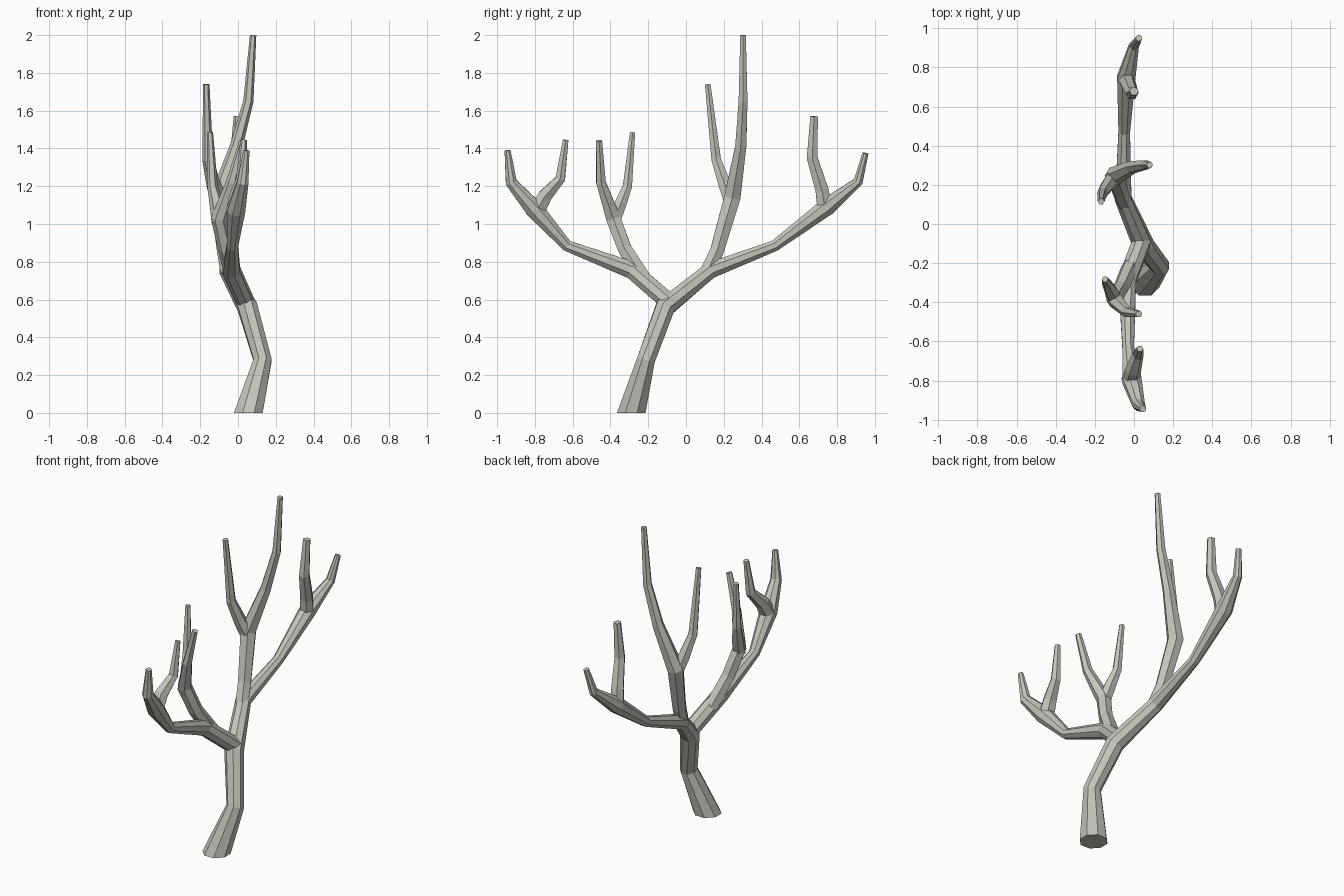
import bpy, bmesh, math
from mathutils import Vector

bone = bpy.data.materials.new("pale grey bone")
bone.diffuse_color = (0.55, 0.56, 0.50, 1)


def tube(name, path, sides=6):
    """Faceted tapering tube through (x, y, z, radius) points."""
    pts = [Vector(p[:3]) for p in path]
    bm = bmesh.new()
    rings = []
    for i, p in enumerate(pts):
        d_in = (p - pts[max(i - 1, 0)]).normalized()
        d_out = (pts[min(i + 1, len(pts) - 1)] - p).normalized()
        t = (d_in + d_out).normalized()
        if i == 0 and name == "trunk":
            t = Vector((0, 0, 1))          # flat foot
        u = t.cross(Vector((1, 0, 0))).normalized()
        v = t.cross(u)
        ring = []
        for k in range(sides):
            a = 2 * math.pi * (k + 0.5) / sides
            ring.append(bm.verts.new(p + path[i][3] * (u * math.cos(a) + v * math.sin(a))))
        rings.append(ring)
    for a, b in zip(rings, rings[1:]):
        for k in range(sides):
            j = (k + 1) % sides
            bm.faces.new((a[k], a[j], b[j], b[k]))
    bm.faces.new(rings[0])
    bm.faces.new(rings[-1])
    bmesh.ops.recalc_face_normals(bm, faces=bm.faces)
    me = bpy.data.meshes.new(name)
    bm.to_mesh(me)
    bm.free()
    me.materials.append(bone)
    ob = bpy.data.objects.new(name, me)
    bpy.context.collection.objects.link(ob)
    return ob


# trunk, flowing into the back main branch
trunk = tube("trunk", [
    (0.055, -0.29, 0, 0.082), (0.13, -0.212, 0.28, 0.052), (0.05, -0.11, 0.56, 0.056),
    (-0.055, 0.13, 0.755, 0.046), (-0.05, 0.47, 0.885, 0.032), (-0.04, 0.745, 1.09, 0.05),
    (0.0, 0.912, 1.225, 0.027), (0.025, 0.95, 1.375, 0.017)], 8)

parts = [
    # front main branch
    tube("front_branch", [
        (0.04, -0.09, 0.585, 0.05), (-0.035, -0.285, 0.755, 0.05), (-0.03, -0.63, 0.885, 0.032),
        (-0.01, -0.80, 1.075, 0.052), (0.025, -0.925, 1.22, 0.033), (0.045, -0.945, 1.39, 0.017)], 8),
    tube("front_outer_tine", [
        (-0.015, -0.795, 1.06, 0.05), (-0.005, -0.745, 1.15, 0.042),
        (0.02, -0.665, 1.24, 0.03), (0.03, -0.637, 1.445, 0.017)]),
    # front inner branch and its two tines
    tube("front_inner_branch", [
        (-0.02, -0.22, 0.705, 0.045), (-0.065, -0.325, 0.87, 0.042), (-0.10, -0.385, 1.03, 0.044),
        (-0.035, -0.45, 1.22, 0.029), (0.025, -0.46, 1.44, 0.018)]),
    tube("front_inner_tine", [
        (-0.10, -0.385, 1.01, 0.04), (-0.115, -0.345, 1.11, 0.036),
        (-0.135, -0.31, 1.2, 0.028), (-0.148, -0.283, 1.485, 0.016)]),
    # tall back inner branch and its two tines
    tube("back_inner_branch", [
        (-0.05, 0.11, 0.745, 0.042), (-0.07, 0.165, 0.86, 0.042), (-0.10, 0.245, 1.14, 0.05),
        (-0.01, 0.29, 1.41, 0.034), (0.055, 0.302, 1.65, 0.027), (0.08, 0.302, 2.0, 0.017)]),
    tube("back_inner_tine", [
        (-0.10, 0.24, 1.12, 0.045), (-0.13, 0.205, 1.21, 0.038),
        (-0.16, 0.16, 1.34, 0.029), (-0.168, 0.115, 1.74, 0.017)]),
    # back outer tine
    tube("back_outer_tine", [
        (-0.04, 0.735, 1.08, 0.045), (-0.03, 0.72, 1.18, 0.04),
        (-0.01, 0.668, 1.35, 0.033), (0.0, 0.678, 1.57, 0.023)]),
]

# merge all limbs into one clean solid
for ob in parts:
    mod = trunk.modifiers.new("join_" + ob.name, 'BOOLEAN')
    mod.operation = 'UNION'
    mod.solver = 'EXACT'
    mod.object = ob
bpy.context.view_layer.update()
merged = bpy.data.meshes.new_from_object(trunk.evaluated_get(bpy.context.evaluated_depsgraph_get()))
trunk.modifiers.clear()
trunk.data = merged
trunk.name = "branching_antler"
for ob in parts:
    bpy.data.objects.remove(ob)
